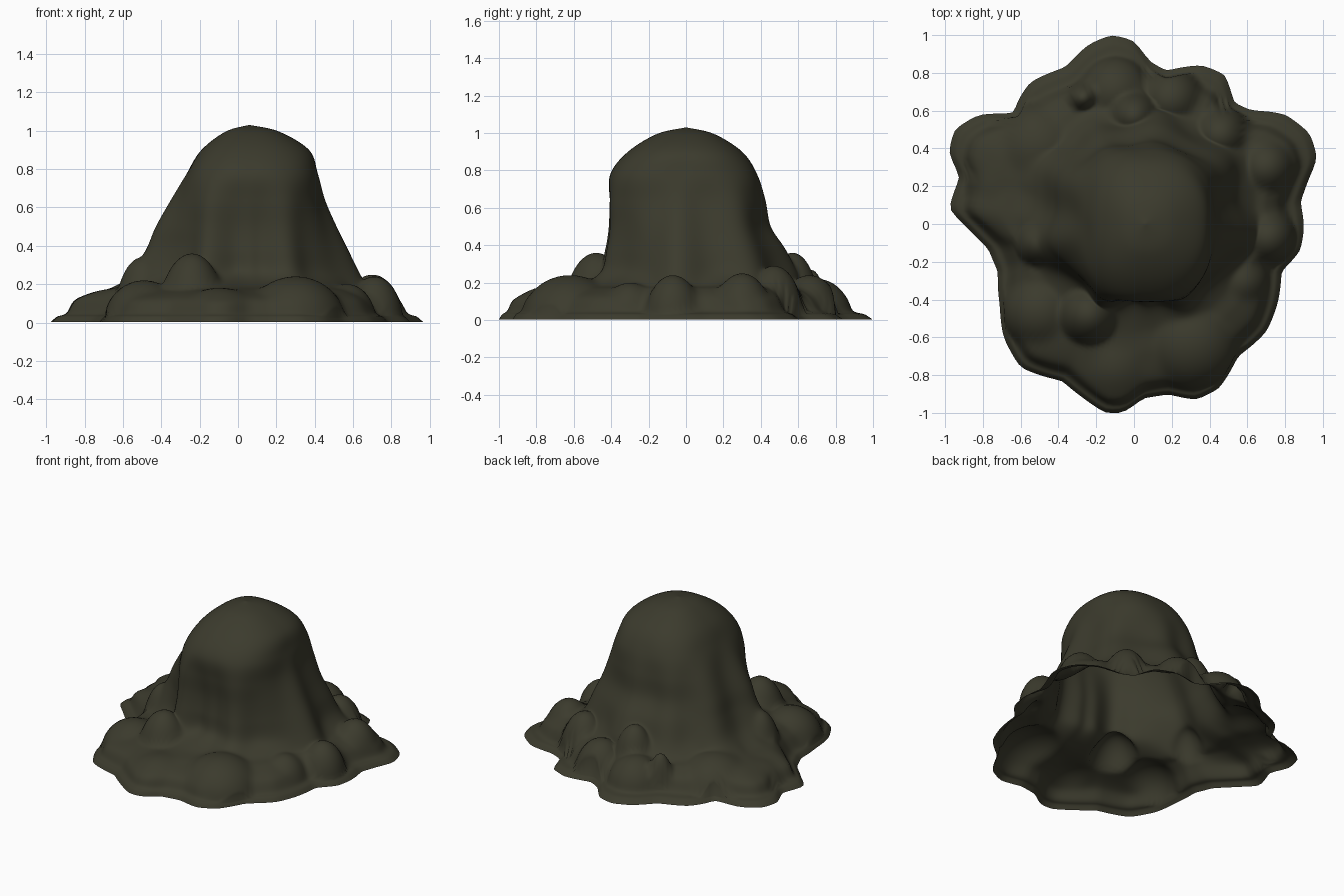
import bpy, bmesh, math

if "Cube" in bpy.data.objects:
    bpy.data.objects.remove(bpy.data.objects["Cube"])

CX, CY = 0.06, 0.0
SEGS, SUB = 180, 7

# outer edge of the puddle, anticlockwise
EDGE = [(.97, .35), (.93, .48), (.8, .58), (.62, .60), (.53, .64), (.48, .79), (.36, .84),
        (.17, .81), (.08, .86), (0, .97), (-.12, 1), (-.24, .95), (-.36, .83), (-.55, .75),
        (-.61, .66), (-.64, .58), (-.82, .58), (-.95, .5), (-.98, .38), (-.92, .25),
        (-.98, .08), (-.88, -.02), (-.77, -.13), (-.72, -.25), (-.71, -.43), (-.69, -.6),
        (-.6, -.76), (-.38, -.83), (-.27, -.92), (-.15, -1), (-.06, -1), (.05, -.92),
        (.18, -.9), (.33, -.93), (.45, -.87), (.55, -.7), (.7, -.57), (.76, -.42),
        (.78, -.25), (.88, -.14), (.9, -.02), (.88, .12), (.92, .23)]

# rounded blobs lying on the puddle: x, y, radius, top height
BLOBS = [(-.24, -.48, .18, .36), (-.50, -.10, .145, .34), (-.49, -.46, .21, .22),
         (.30, -.62, .26, .24), (-.1, -.74, .2, .18), (.71, -.07, .15, .24),
         (.70, .30, .16, .25), (.46, .47, .16, .29), (0, .57, .15, .36),
         (-.27, .67, .09, .27), (-.1, .70, .19, .22), (.2, .66, .17, .24),
         (-.72, .22, .17, .16), (-.5, .4, .25, .23), (.57, -.3, .15, .2)]

# drips running down the wall: angle, angular width, thickness
DRIPS = [(-118, 12, .09), (190, 14, .09), (-90, 7, .02), (-65, 13, .07), (-5, 13, .07),
         (38, 14, .07), (85, 14, .06), (118, 12, .05), (150, 15, .08)]


def edge_radius(a):
    polar = sorted((math.atan2(y - CY, x - CX) % math.tau, math.hypot(x - CX, y - CY))
                   for x, y in EDGE)
    polar = [(polar[-1][0] - math.tau, polar[-1][1])] + polar + \
            [(polar[0][0] + math.tau, polar[0][1])]
    for (a0, r0), (a1, r1) in zip(polar, polar[1:]):
        if a0 <= a <= a1:
            t = (a - a0) / (a1 - a0)
            return r0 + (r1 - r0) * t
    return polar[0][1]


def drip(a):
    total = 0
    for deg, width, amp in DRIPS:
        d = (math.degrees(a) - deg + 180) % 360 - 180
        total += amp * math.exp(-(d / width) ** 2)
    return total - .045


def spline(points):
    """Catmull-Rom through radius/height pairs."""
    pts = [points[0]] + points + [points[-1]]
    out = []
    for i in range(1, len(pts) - 2):
        p0, p1, p2, p3 = pts[i - 1:i + 3]
        for j in range(SUB):
            t = j / SUB
            out.append(tuple(.5 * (2 * b + (c - a) * t + (2 * a - 5 * b + 4 * c - d) * t * t
                                   + (3 * b - a - 3 * c + d) * t ** 3)
                             for a, b, c, d in zip(p0, p1, p2, p3)))
    return out + [points[-1]]


def smooth_max(a, b, k=.025):
    h = max(k - abs(a - b), 0) / k
    return max(a, b) + h * h * k / 4


def oval(c, s, right, left, back, front, power):
    x, y = (right if c > 0 else left), (back if s > 0 else front)
    return (abs(c / x) ** power + abs(s / y) ** power) ** (-1 / power)


def profile(a, rim):
    c, s = math.cos(a), math.sin(a)
    d = drip(a)
    # horizontal outlines of the dome and wall, from high to low
    top = oval(c, s, .31, .25, .30, .31, 2.4)
    brow = oval(c, s, .355, .325, .38, .405, 2.6)
    wall = oval(c, s, .385, .395, .42, .415, 2.6) + .35 * d
    mid = oval(c, s, .44, .465, .445, .41, 2.4) + .6 * d
    low = oval(c, s, .495, .51, .52, .425, 2.2) + .8 * d
    foot = oval(c, s, .55, .58, .58, .455, 2.1) + d
    # thin lip around the puddle
    lip = .075 + .03 * s
    plate = rim - lip - .05
    return spline([(.01, 1.028), (.5 * top, .995), (top, .90), (brow, .78), (wall, .64),
                   (mid, .50), (low, .38), (foot, .26),
                   (foot + .3 * (plate - foot), .19), (foot + .65 * (plate - foot), .165),
                   (plate, .12), (rim - lip, .05), (rim - lip * .4, .03), (rim, .003)])


# melted mound: one open shell made of radial profiles
bm = bmesh.new()
columns = []
angles = [math.tau * i / SEGS for i in range(SEGS)]
raw = [edge_radius(a) for a in angles]
for i, a in enumerate(angles):
    rim = raw[i] * .7 + (raw[i - 1] + raw[(i + 1) % SEGS]) * .15
    pts = profile(a, rim)
    col = []
    for n, (r, z) in enumerate(pts):
        x, y = CX + r * math.cos(a), CY + r * math.sin(a)
        if n < len(pts) - SUB:
            for bx, by, br, height in BLOBS:
                q = 1 - ((x - bx) ** 2 + (y - by) ** 2) / br ** 2
                if q > 0:
                    z = smooth_max(z, height * math.sqrt(q))
        col.append(bm.verts.new((x, y, max(z, 0))))
    columns.append(col)
apex = bm.verts.new((CX, CY, 1.03))
for i in range(SEGS):
    p, q = columns[i], columns[(i + 1) % SEGS]
    bm.faces.new((apex, p[0], q[0]))
    for j in range(len(p) - 1):
        bm.faces.new((p[j], p[j + 1], q[j + 1], q[j]))

# soften the creases where blobs meet the wall
inner = [v for v in bm.verts if not v.is_boundary and .04 < v.co.z < .8]
bmesh.ops.smooth_vert(bm, verts=inner, factor=.4, use_axis_x=True, use_axis_y=True,
                      use_axis_z=True)
bmesh.ops.recalc_face_normals(bm, faces=bm.faces)
if sum(f.normal.z for f in bm.faces) < 0:
    bmesh.ops.reverse_faces(bm, faces=bm.faces)
for f in bm.faces:
    f.smooth = True

mesh = bpy.data.meshes.new("melted_mound")
bm.to_mesh(mesh)
bm.free()
mound = bpy.data.objects.new("melted_mound", mesh)
bpy.context.collection.objects.link(mound)

mud = bpy.data.materials.new("dark_olive_mud")
mud.diffuse_color = (.044, .043, .026, 1)
mud.use_nodes = True
mud.node_tree.nodes["Principled BSDF"].inputs["Base Color"].default_value = mud.diffuse_color
mesh.materials.append(mud)
